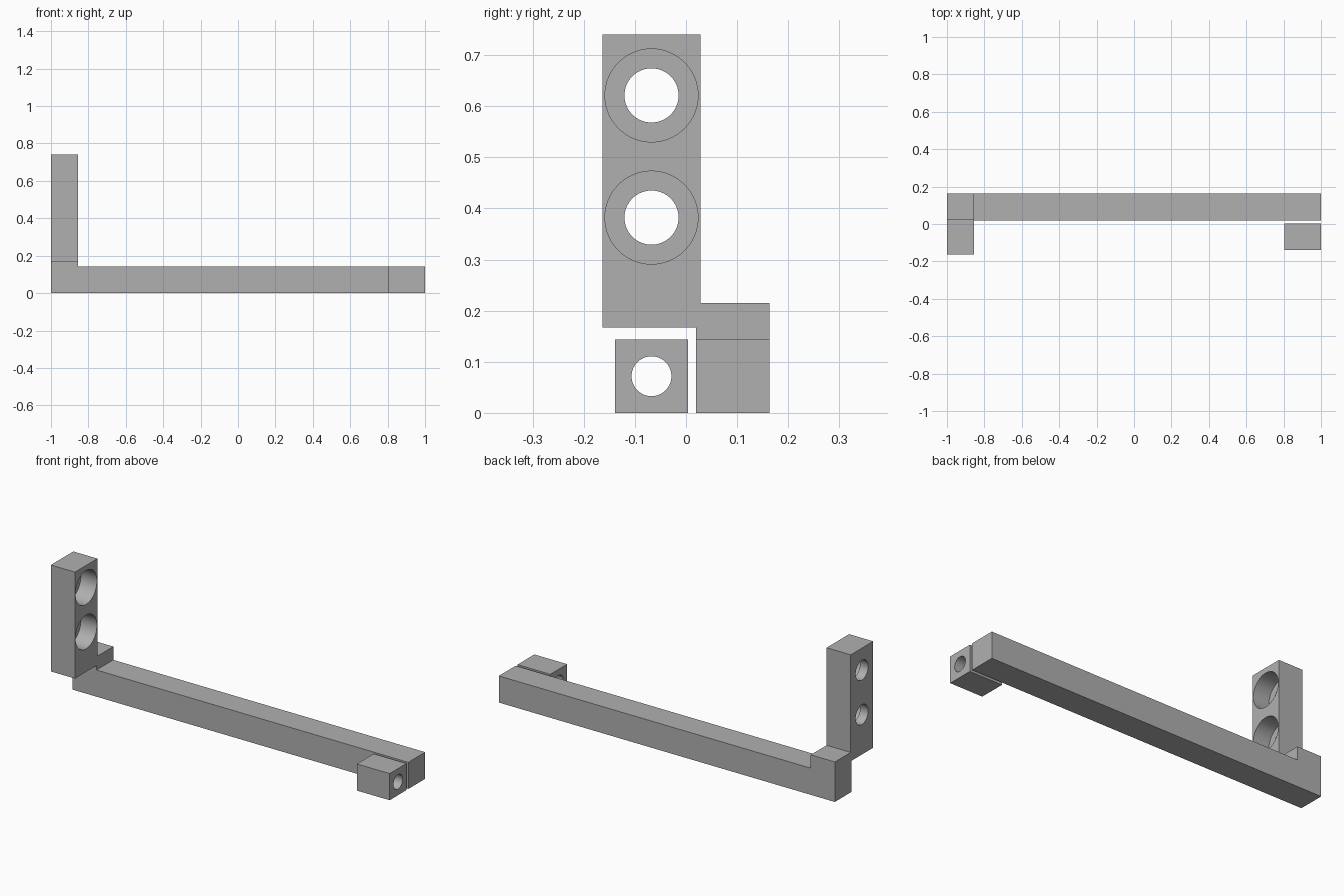
import bpy
import math

cube = bpy.data.objects.get("Cube")
if cube:
    bpy.data.objects.remove(cube, do_unlink=True)

MM = 0.0239             # design module
HOLE_Y = -0.0675        # shared axis of all the holes
LEG_INNER = -1 + 6 * MM

grey = bpy.data.materials.new("plain_grey")
grey.use_nodes = True
colour = (0.434, 0.434, 0.434, 1)
grey.diffuse_color = colour
grey.node_tree.nodes["Principled BSDF"].inputs["Base Color"].default_value = colour


def box(name, x, y, z):
    """Box spanning the given (low, high) ranges."""
    bpy.ops.mesh.primitive_cube_add(size=1, location=[sum(r) / 2 for r in (x, y, z)])
    ob = bpy.context.object
    ob.name = name
    ob.scale = [r[1] - r[0] for r in (x, y, z)]
    bpy.ops.object.transform_apply(location=False, rotation=False, scale=True)
    ob.data.materials.append(grey)
    return ob


def cylinder(x, z, radius):
    """Cutter along x through the hole axis."""
    bpy.ops.mesh.primitive_cylinder_add(
        vertices=64, radius=radius, depth=x[1] - x[0],
        location=(sum(x) / 2, HOLE_Y, z), rotation=(0, math.pi / 2, 0))
    ob = bpy.context.object
    ob.name = "hole_cutter"
    ob.hide_render = True
    ob.data.materials.append(grey)
    return ob


def combine(target, tool, operation):
    """Apply a boolean and discard the tool."""
    mod = target.modifiers.new(operation.lower(), "BOOLEAN")
    mod.operation = operation
    mod.solver = "EXACT"
    mod.object = tool
    bpy.context.view_layer.objects.active = target
    bpy.ops.object.modifier_apply(modifier=mod.name)
    bpy.data.objects.remove(tool, do_unlink=True)


def smooth_holes(ob):
    bpy.ops.object.select_all(action="DESELECT")
    ob.select_set(True)
    bpy.context.view_layer.objects.active = ob
    bpy.ops.object.shade_smooth_by_angle(angle=math.radians(30))


# Long bar with a raised step and upright mounting plate at one end
bar_y = (0.02, 0.163)
leg_x = (-1, LEG_INNER)
bracket = box("bracket_arm", (-1, 1), bar_y, (0, 6 * MM))
combine(bracket, box("step", leg_x, bar_y, (0, 9 * MM)), "UNION")
combine(bracket, box("plate", leg_x, (-0.163, 0.028), (7 * MM, 0.74)), "UNION")

# Counterbored screw holes in the plate
for z in (0.382, 0.621):
    combine(bracket, cylinder((-1.1, -0.8), z, 0.053), "DIFFERENCE")
    combine(bracket, cylinder((LEG_INNER - 4 * MM, -0.8), z, 0.091), "DIFFERENCE")
smooth_holes(bracket)

# Separate drilled block beside the far end of the bar
block = box("end_block", (0.805, 1), (-0.139, 0.004), (0, 6 * MM))
combine(block, cylinder((0.7, 1.1), 3 * MM, 0.039), "DIFFERENCE")
smooth_holes(block)
